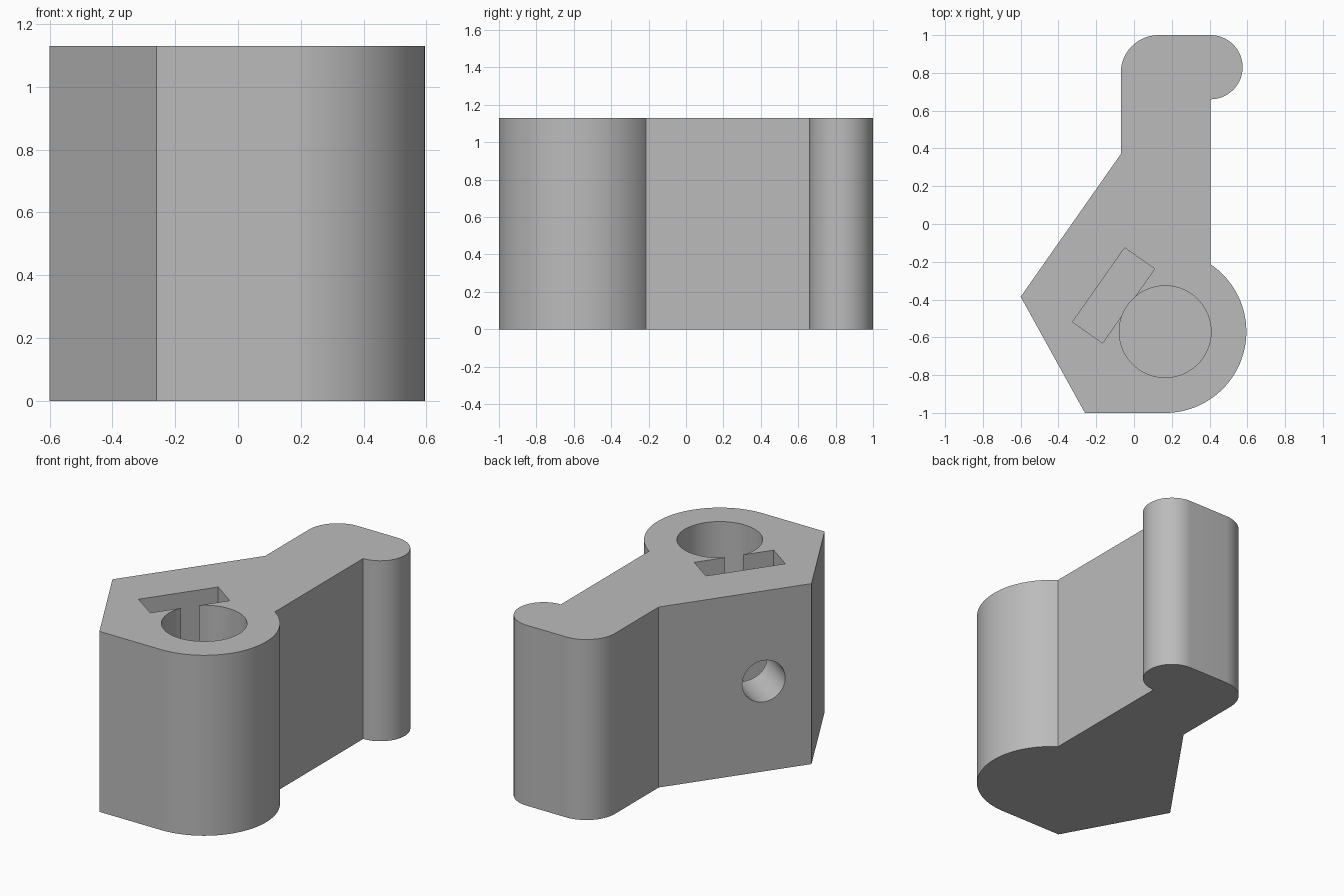
import bpy
import bmesh
from math import sin, cos, radians, pi, atan2
from mathutils import Vector

if "Cube" in bpy.data.objects:
    bpy.data.objects.remove(bpy.data.objects["Cube"])

HEIGHT = 1.13
BORE = Vector((0.165, -0.57))
SLOT = Vector((-0.108, -0.378))
SCREW_Z = HEIGHT / 2

grey = bpy.data.materials.new("plain grey")
grey.use_nodes = True
grey.diffuse_color = (0.5, 0.5, 0.5, 1)
grey.node_tree.nodes["Principled BSDF"].inputs["Base Color"].default_value = (0.5, 0.5, 0.5, 1)


def arc(cx, cy, r, start, end, steps):
    """Points on a circle, angles in degrees."""
    angles = [radians(start + (end - start) * i / steps) for i in range(steps + 1)]
    return [(cx + r * cos(a), cy + r * sin(a)) for a in angles]


def prism(name, outline, bottom, top):
    """Extrude a flat outline straight up."""
    bm = bmesh.new()
    face = bm.faces.new([bm.verts.new((x, y, bottom)) for x, y in outline])
    new = bmesh.ops.extrude_face_region(bm, geom=[face])["geom"]
    bmesh.ops.translate(bm, vec=(0, 0, top - bottom),
                        verts=[v for v in new if isinstance(v, bmesh.types.BMVert)])
    bmesh.ops.recalc_face_normals(bm, faces=bm.faces)
    mesh = bpy.data.meshes.new(name)
    bm.to_mesh(mesh)
    bm.free()
    mesh.materials.append(grey)
    obj = bpy.data.objects.new(name, mesh)
    bpy.context.collection.objects.link(obj)
    return obj


# Lever body: round hub, pointed side, straight arm and hooked tip
outline = (arc(BORE.x, BORE.y, 0.43, -90, 56, 48)
           + arc(0.405, 0.83, 0.17, -90, 90, 32)
           + arc(0.13, 0.8, 0.2, 90, 180, 20)
           + [(-0.07, 0.37), (-0.6, -0.385), (-0.26, -1.0)])
body = prism("lever_body", outline, 0, HEIGHT)

# Blind shaft bore
bore = prism("bore_cutter", arc(BORE.x, BORE.y, 0.243, 0, 354, 59), 0.19, HEIGHT + 0.1)

# Nut slot, parallel to the slanted side
along = Vector((0.53, 0.755)).normalized()
across = Vector((-along.y, along.x))
corners = [SLOT + along * 0.24 * i + across * 0.097 * j
           for i, j in ((1, 1), (-1, 1), (-1, -1), (1, -1))]
slot = prism("slot_cutter", corners, 0.3, HEIGHT + 0.1)

# Screw hole from the slanted side through the slot into the bore
screw = prism("screw_cutter", arc(0, 0, 0.13, 0, 350, 35), -0.2, 0.6)
screw.rotation_euler = (0, pi / 2, atan2(across.y, across.x))
screw.location = (SLOT.x, SLOT.y, SCREW_Z)

bpy.ops.object.select_all(action="DESELECT")
bpy.context.view_layer.objects.active = body
body.select_set(True)
for cutter in (bore, slot, screw):
    cutter.hide_render = True
    cut = body.modifiers.new(cutter.name, "BOOLEAN")
    cut.operation = "DIFFERENCE"
    cut.solver = "EXACT"
    cut.object = cutter
    bpy.ops.object.modifier_apply(modifier=cut.name)
    bpy.data.objects.remove(cutter)

bpy.ops.object.shade_smooth_by_angle(angle=radians(25))
